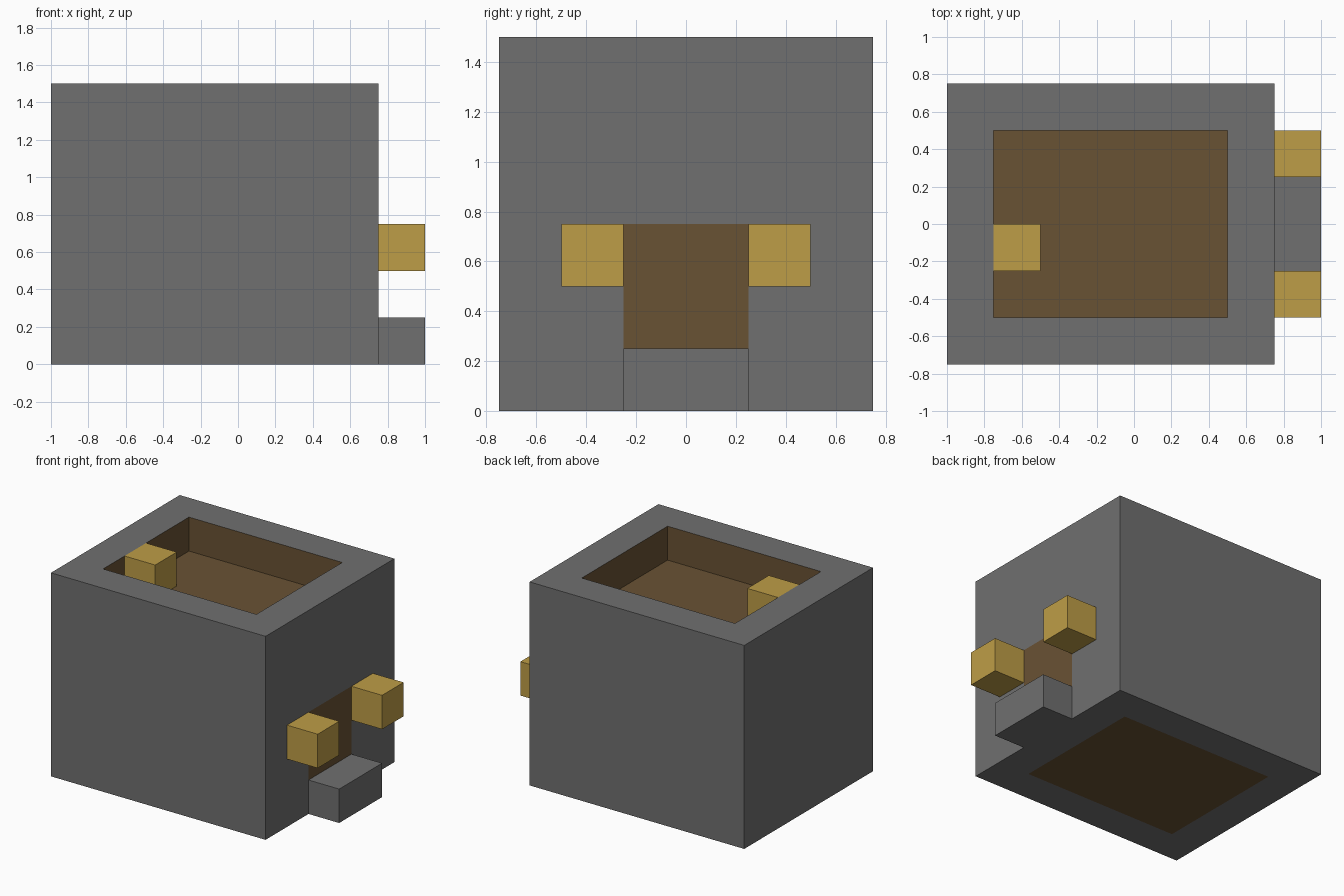
import bpy
import bmesh
from mathutils import Vector

default = bpy.data.objects.get("Cube")
if default:
    bpy.data.objects.remove(default, do_unlink=True)

U = 0.25  # block module


def make_material(name, rgb):
    mat = bpy.data.materials.new(name)
    mat.use_nodes = True
    mat.diffuse_color = (*rgb, 1)
    mat.node_tree.nodes["Principled BSDF"].inputs["Base Color"].default_value = (*rgb, 1)
    return mat


stone = make_material("stone grey", (0.162, 0.162, 0.162))
wood = make_material("wood brown", (0.141, 0.084, 0.034))
glow = make_material("lamp yellow", (0.515, 0.337, 0.063))


def box_mesh(low, high):
    """Bmesh box spanning two opposite corners."""
    bm = bmesh.new()
    bmesh.ops.create_cube(bm, size=1)
    low, high = Vector(low), Vector(high)
    bmesh.ops.scale(bm, vec=high - low, verts=bm.verts)
    bmesh.ops.translate(bm, vec=(low + high) / 2, verts=bm.verts)
    return bm


def finish(bm, name, *materials):
    mesh = bpy.data.meshes.new(name)
    bm.to_mesh(mesh)
    bm.free()
    for mat in materials:
        mesh.materials.append(mat)
    obj = bpy.data.objects.new(name, mesh)
    bpy.context.collection.objects.link(obj)
    return obj


def block(name, low, high, mat):
    return finish(box_mesh(low, high), name, mat)


# House body: inset roof and base, with the roof centre sunk behind a parapet
bm = box_mesh((-1, -3 * U, 0), (3 * U, 3 * U, 6 * U))
bm.normal_update()
roof = next(f for f in bm.faces if f.normal.z > 0.9)
base = next(f for f in bm.faces if f.normal.z < -0.9)
for panel in (roof, base):
    bmesh.ops.inset_region(bm, faces=[panel], thickness=U, use_even_offset=True)
    panel.material_index = 1
walls = bmesh.ops.extrude_discrete_faces(bm, faces=[roof])["faces"]
sunk = walls[0]
rim = [e for e in bm.edges if e.is_boundary and e not in sunk.edges[:]]
bmesh.ops.translate(bm, vec=(0, 0, -U), verts=sunk.verts)
bmesh.ops.bridge_loops(bm, edges=rim + sunk.edges[:])
sunk.material_index = 1

# Doorway cut into the +x wall
for co, axis in (((0, -U, 0), (0, 1, 0)), ((0, U, 0), (0, 1, 0)),
                 ((0, 0, U), (0, 0, 1)), ((0, 0, 3 * U), (0, 0, 1))):
    side = [f for f in bm.faces if abs(f.calc_center_median().x - 3 * U) < 1e-4]
    geom = set(side)
    for f in side:
        geom.update(f.edges)
        geom.update(f.verts)
    bmesh.ops.bisect_plane(bm, geom=list(geom), plane_co=co, plane_no=axis)
for f in bm.faces:
    c = f.calc_center_median()
    if abs(c.x - 3 * U) < 1e-4 and abs(c.y) < U and U < c.z < 3 * U:
        f.material_index = 1
bmesh.ops.recalc_face_normals(bm, faces=bm.faces)
finish(bm, "house_body", stone, wood)

# Doorstep, the two lamps beside the door and the lamp on the roof
block("doorstep", (3 * U, -U, 0), (1, U, U), stone)
for name, y in (("front_lamp", -2 * U), ("back_lamp", U)):
    block(name, (3 * U, y, 2 * U), (1, y + U, 3 * U), glow)
block("roof_lamp", (-3 * U, -U, 5 * U), (-2 * U, 0, 6 * U), glow)
